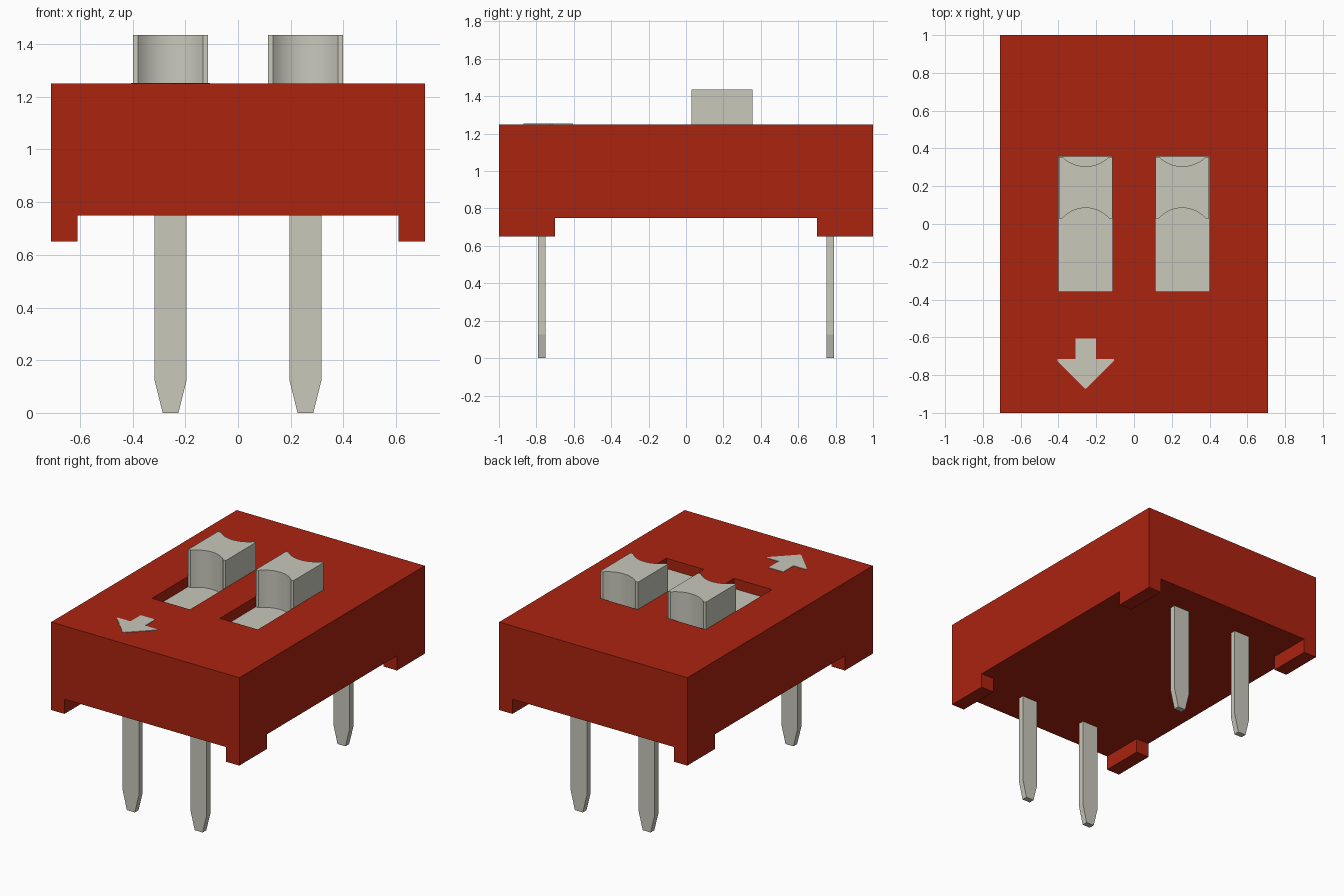
import bpy
import bmesh
import math

old = bpy.data.objects.get("Cube")
if old:
    bpy.data.objects.remove(old, do_unlink=True)


def make_material(name, colour):
    mat = bpy.data.materials.new(name)
    mat.use_nodes = True
    mat.diffuse_color = (*colour, 1)
    mat.node_tree.nodes["Principled BSDF"].inputs["Base Color"].default_value = (*colour, 1)
    return mat


red = make_material("housing red", (0.41, 0.017, 0.005))
grey = make_material("warm light grey", (0.58, 0.58, 0.50))


def prism(name, outline, low, high, mat, axis="z"):
    """Extrude a 2D outline along z, or along y for outlines drawn in x and z."""
    bm = bmesh.new()

    def place(p, d):
        return (p[0], p[1], d) if axis == "z" else (p[0], d, p[1])

    face = bm.faces.new([bm.verts.new(place(p, low)) for p in outline])
    out = bmesh.ops.extrude_face_region(bm, geom=[face])
    moved = [g for g in out["geom"] if isinstance(g, bmesh.types.BMVert)]
    step = high - low
    bmesh.ops.translate(bm, verts=moved, vec=(0, 0, step) if axis == "z" else (0, step, 0))
    bmesh.ops.recalc_face_normals(bm, faces=bm.faces)
    mesh = bpy.data.meshes.new(name)
    bm.to_mesh(mesh)
    bm.free()
    mesh.materials.append(mat)
    obj = bpy.data.objects.new(name, mesh)
    bpy.context.collection.objects.link(obj)
    return obj


def box(name, x0, x1, y0, y1, z0, z1, mat):
    return prism(name, [(x0, y0), (x1, y0), (x1, y1), (x0, y1)], z0, z1, mat)


def select_only(obj):
    bpy.ops.object.select_all(action="DESELECT")
    obj.select_set(True)
    bpy.context.view_layer.objects.active = obj


def cut(target, cutter):
    cutter.hide_render = True
    mod = target.modifiers.new("cut", "BOOLEAN")
    mod.operation = "DIFFERENCE"
    mod.solver = "EXACT"
    mod.object = cutter
    select_only(target)
    bpy.ops.object.modifier_apply(modifier=mod.name)
    bpy.data.objects.remove(cutter, do_unlink=True)


PITCH = 0.256
TOP, FLOOR = 1.25, 1.18
POCKET_X, POCKET_Y = 0.143, 0.357

# Housing: crossing channels underneath leave four corner feet
housing = box("housing", -0.71, 0.71, -1, 1, 0.65, TOP, red)
cut(housing, box("channel_cutter", -0.61, 0.61, -1.2, 1.2, 0.5, 0.75, red))
cut(housing, box("cross_channel_cutter", -0.9, 0.9, -0.7, 0.7, 0.5, 0.75, red))


def arc(edge_y, sag, half=0.123, steps=14):
    """Shallow arc from left to right whose middle is offset by sag."""
    radius = (half ** 2 + sag ** 2) / (2 * abs(sag))
    span = math.asin(half / radius)
    points = []
    for i in range(steps + 1):
        a = span * (2 * i / steps - 1)
        rise = radius * (math.cos(a) - math.cos(span))
        points.append((radius * math.sin(a), edge_y + math.copysign(rise, sag)))
    return points


for side, x in (("right", -PITCH), ("left", PITCH)):
    # Pocket with a pale floor
    cut(housing, box("pocket_cutter", x - POCKET_X, x + POCKET_X,
                     -POCKET_Y, POCKET_Y, FLOOR - 0.01, 1.5, red))
    box(f"{side}_pocket_floor", x - POCKET_X, x + POCKET_X,
        -POCKET_Y, POCKET_Y, FLOOR - 0.01, FLOOR, grey)

    # Slider with finger hollows in its front and back
    w, front, back = 0.142, 0.03, 0.355
    outline = [(-w, front), *arc(front, 0.055), (w, front),
               (w, back), *reversed(arc(back, -0.05)), (-w, back)]
    slider = prism(f"{side}_slider", [(x + px, py) for px, py in outline],
                   FLOOR, 1.435, grey)
    select_only(slider)
    bpy.ops.object.shade_smooth_by_angle(angle=math.radians(30))

    # Tapered flat pins at the front and back
    half = [(0.03, 0), (0.061, 0.125), (0.061, 0.75)]
    pin = half + [(-px, pz) for px, pz in reversed(half)]
    for end, y in (("front", -0.77), ("back", 0.77)):
        prism(f"{end}_{side}_pin", [(x + px, pz) for px, pz in pin],
              y - 0.02, y + 0.02, grey, axis="y")

# Arrow mark on the top, pointing to the front
half = [(0.055, -0.605), (0.055, -0.715), (0.15, -0.715), (0.15, -0.725), (0.005, -0.87)]
arrow = half + [(-px, py) for px, py in reversed(half)]
prism("arrow_mark", [(px - PITCH, py) for px, py in arrow], TOP, TOP + 0.003, grey)
